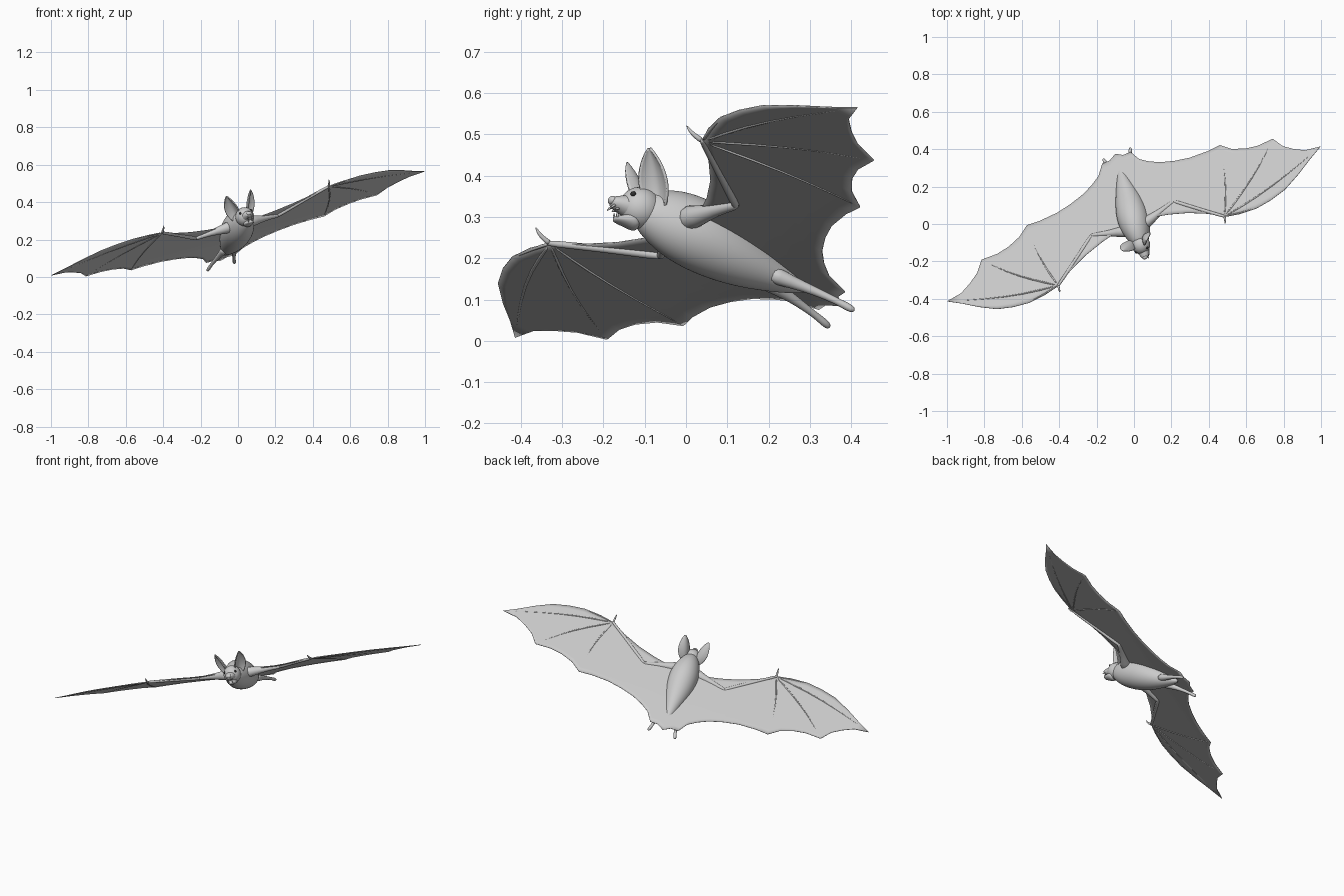
import bpy, bmesh
from mathutils import Vector, Matrix

if "Cube" in bpy.data.objects:
    bpy.data.objects.remove(bpy.data.objects["Cube"])

# Bat is built in its own symmetric frame (x = span, y = rearward), then banked and pitched
X = Vector((0.894, 0.371, 0.249)).normalized()
Y = Vector((-0.217, 0.8485, -0.483))
Y = (Y - X * Y.dot(X)).normalized()
Z = X.cross(Y)
POSE = Matrix.Translation((0, 0, 0.287)) @ Matrix((X, Y, Z)).transposed().to_4x4()


def finish(name, bm, mirror=False, subsurf=0, thick=0):
    bmesh.ops.recalc_face_normals(bm, faces=bm.faces)
    me = bpy.data.meshes.new(name)
    bm.to_mesh(me)
    bm.free()
    for p in me.polygons:
        p.use_smooth = True
    ob = bpy.data.objects.new(name, me)
    bpy.context.collection.objects.link(ob)
    ob.matrix_world = POSE
    if mirror:
        m = ob.modifiers.new("mirror", 'MIRROR')
        m.use_clip = True
        m.merge_threshold = 0.0005
    if subsurf:
        s = ob.modifiers.new("smooth", 'SUBSURF')
        s.levels = s.render_levels = subsurf
    if thick:
        t = ob.modifiers.new("thickness", 'SOLIDIFY')
        t.thickness = thick
        t.offset = 0
    return ob


def sweep(name, pts, radii, sides=10, mirror=True, subsurf=1):
    """Tube through pts; each radius is a number or (half width, half height)."""
    bm = bmesh.new()
    pts = [Vector(p) for p in pts]
    rings = []
    for i, p in enumerate(pts):
        t = (pts[min(i + 1, len(pts) - 1)] - pts[max(i - 1, 0)]).normalized()
        side = t.cross(Vector((0, 0, 1))).normalized()
        up = side.cross(t)
        w, h = radii[i] if isinstance(radii[i], tuple) else (radii[i],) * 2
        ring = []
        for k in range(sides):
            d = Matrix.Rotation(6.2831853 * k / sides, 2) @ Vector((1, 0))
            ring.append(bm.verts.new(p + side * w * d.x + up * h * d.y))
        rings.append(ring)
    for a, b in zip(rings, rings[1:]):
        for k in range(sides):
            bm.faces.new((a[k], a[(k + 1) % sides], b[(k + 1) % sides], b[k]))
    bm.faces.new(rings[0])
    bm.faces.new(rings[-1])
    return finish(name, bm, mirror, subsurf)


def ball(name, c, r, mirror=False):
    bm = bmesh.new()
    bmesh.ops.create_uvsphere(bm, u_segments=24, v_segments=16, radius=1,
                              matrix=Matrix.Translation(c) @ Matrix.Diagonal((*r, 1)))
    return finish(name, bm, mirror)


def interp(table, x):
    for (x0, y0), (x1, y1) in zip(table, table[1:]):
        if x <= x1:
            return y0 + (y1 - y0) * (x - x0) / (x1 - x0)
    return table[-1][1]


# Wing membrane: strips between the leading edge and the scalloped trailing edge
LEAD = [(0, 0.0), (0.085, 0.0), (0.2, -0.027), (0.305, -0.062), (0.41, -0.112), (0.497, -0.168),
        (0.58, -0.187), (0.678, -0.195), (0.77, -0.182), (0.861, -0.156), (0.956, -0.102),
        (1.04, -0.045), (1.115, 0.0)]
TRAIL = [(0, 0.437), (0.04, 0.412), (0.085, 0.412), (0.122, 0.35), (0.17, 0.315), (0.23, 0.283),
         (0.31, 0.257), (0.396, 0.239), (0.5, 0.234), (0.576, 0.24), (0.634, 0.191),
         (0.707, 0.161), (0.778, 0.148), (0.87, 0.152), (0.914, 0.088), (0.967, 0.048),
         (1.028, 0.014), (1.115, 0.001)]
xs = sorted({x for x, _ in LEAD + TRAIL})
bm = bmesh.new()
N = 14
cols = []
for x in xs:
    a, b = interp(LEAD, x), interp(TRAIL, x)
    col = []
    for j in range(N + 1):
        y = a + (b - a) * j / N
        col.append(bm.verts.new((x, y, max(-0.011, min(0.011, 0.055 * y)))))
    cols.append(col)
for c, d in zip(cols, cols[1:]):
    for j in range(N):
        bm.faces.new((c[j], d[j], d[j + 1], c[j + 1]))
finish("wing_membrane", bm, mirror=True, thick=0.003)

# Trunk, from tail root to neck
trunk = [(0.345, 0.003, 0.008, 0.008), (0.31, -0.003, 0.026, 0.022), (0.25, -0.007, 0.046, 0.045),
         (0.17, -0.014, 0.072, 0.068), (0.09, -0.013, 0.087, 0.086), (0.02, -0.013, 0.088, 0.091),
         (-0.04, -0.018, 0.074, 0.082), (-0.085, -0.024, 0.056, 0.064), (-0.125, -0.028, 0.036, 0.04)]
sweep("body", [(0, y, z) for y, z, w, h in trunk], [(w, h) for y, z, w, h in trunk],
      sides=16, mirror=False, subsurf=2)

# Head, snout and open jaw
ball("head", (0, -0.118, -0.027), (0.05, 0.053, 0.051))
sweep("snout", [(0, -0.12, -0.032), (0, -0.155, -0.041), (0, -0.178, -0.047), (0, -0.193, -0.051)],
      [0.042, (0.033, 0.028), (0.024, 0.019), (0.017, 0.013)], mirror=False, subsurf=2)
ball("nose", (0, -0.19, -0.046), (0.014, 0.01, 0.011))
sweep("lower_jaw", [(0, -0.11, -0.058), (0, -0.138, -0.075), (0, -0.158, -0.083), (0, -0.169, -0.086)],
      [0.036, (0.028, 0.016), (0.02, 0.009), (0.012, 0.006)], mirror=False, subsurf=2)
for nm, y, z, up in (("upper_fang", -0.182, -0.058, -1), ("upper_tooth", -0.17, -0.06, -0.6),
                     ("lower_fang", -0.163, -0.082, 1)):
    sweep(nm, [(0.011, y, z), (0.011, y - 0.004, z + 0.006 * up), (0.011, y - 0.007, z + 0.014 * up)],
          [0.004, 0.003, 0.0006], sides=6, subsurf=0)
eye = ball("eye", (0.033, -0.157, -0.018), (0.0065,) * 3, mirror=True)
dark = bpy.data.materials.new("dark_eye")
dark.diffuse_color = (0.03, 0.03, 0.03, 1)
dark.use_nodes = True
dark.node_tree.nodes["Principled BSDF"].inputs["Base Color"].default_value = dark.diffuse_color
eye.data.materials.append(dark)

# Large cupped ears
base, tip = Vector((0.036, -0.085, -0.02)), Vector((0.073, -0.177, 0.09))
ax = tip - base
nrm = Vector((0.7, -0.7, -0.3))
nrm = (nrm - ax * nrm.dot(ax) / ax.length_squared).normalized()
wid = ax.normalized().cross(nrm)
EAR = [(0, 0.018), (0.12, 0.028), (0.28, 0.036), (0.45, 0.038), (0.62, 0.034), (0.78, 0.025),
       (0.92, 0.013), (1, 0.003)]
bm = bmesh.new()
rows = []
for v, w in EAR:
    row = []
    for k in range(9):
        u = k / 4 - 1
        cup = (u * u - 0.6) * w * 0.65
        row.append(bm.verts.new(base + ax * v + wid * w * u + nrm * cup))
    rows.append(row)
for a, b in zip(rows, rows[1:]):
    for k in range(8):
        bm.faces.new((a[k], a[k + 1], b[k + 1], b[k]))
finish("ear", bm, mirror=True, subsurf=1, thick=0.006)

# Arm bones, thumb and fingers
WRIST = (0.497, -0.166, -0.009)
sweep("upper_arm", [(0.04, -0.02, -0.015), (0.1, -0.002, -0.012), (0.17, 0.015, -0.006),
                    (0.235, 0.035, -0.003), (0.254, 0.037, -0.003)],
      [0.04, 0.026, 0.015, 0.012, 0.008])
sweep("forearm", [(0.238, 0.042, -0.003), (0.255, 0.029, -0.003), (0.37, -0.066, -0.005), WRIST,
                  (0.504, -0.172, -0.009)],
      [0.007, 0.012, 0.009, 0.009, 0.005])
sweep("thumb", [WRIST, (0.497, -0.185, -0.007), (0.495, -0.203, -0.002), (0.493, -0.218, 0.008)],
      [0.008, 0.006, 0.005, 0.0015])
FINGERS = {
    "second_finger": [WRIST, (0.58, -0.182, -0.01), (0.676, -0.19, -0.01)],
    "third_finger": [WRIST, (0.7, -0.135, -0.007), (0.9, -0.078, -0.004), (1.112, 0, 0)],
    "fourth_finger": [WRIST, (0.63, -0.075, -0.004), (0.76, 0.03, 0.002), (0.868, 0.15, 0.008)],
    "fifth_finger": [WRIST, (0.54, -0.04, -0.003), (0.568, 0.1, 0.005), (0.576, 0.237, 0.011)],
}
for nm, pts in FINGERS.items():
    n = len(pts) - 1
    sweep(nm, pts, [0.006 - 0.0042 * i / n for i in range(n + 1)], sides=8)

# Legs with small rounded feet
sweep("leg", [(0.028, 0.23, -0.02), (0.038, 0.29, -0.016), (0.055, 0.35, -0.013),
              (0.07, 0.41, -0.014), (0.076, 0.435, -0.016), (0.082, 0.455, -0.018)],
      [0.028, 0.016, 0.011, 0.008, 0.011, 0.007])
